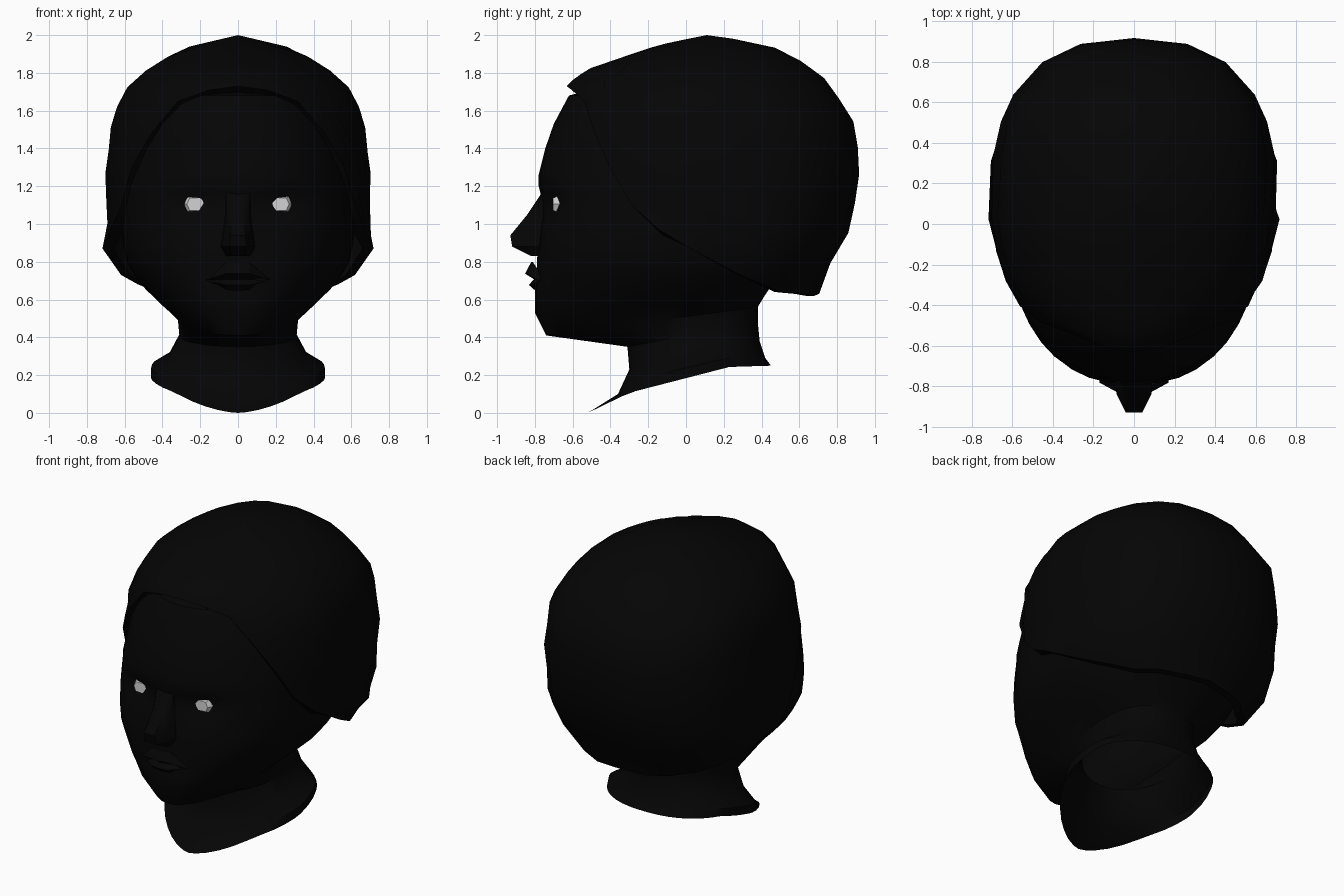
import bpy, bmesh, math

if "Cube" in bpy.data.objects:
    bpy.data.objects.remove(bpy.data.objects["Cube"])


def material(name, value):
    m = bpy.data.materials.new(name)
    m.diffuse_color = (value, value, value, 1)
    m.use_nodes = True
    m.node_tree.nodes["Principled BSDF"].inputs["Base Color"].default_value = m.diffuse_color
    return m


BLACK = material("matte black", 0.0014)
WHITE = material("eye white", 0.65)


def make(name, verts, faces, mat, angle=35):
    me = bpy.data.meshes.new(name)
    me.from_pydata(verts, [], faces)
    bm = bmesh.new()
    bm.from_mesh(me)
    bmesh.ops.remove_doubles(bm, verts=bm.verts, dist=0.0005)
    bmesh.ops.recalc_face_normals(bm, faces=bm.faces)
    bm.to_mesh(me)
    bm.free()
    me.materials.append(mat)
    ob = bpy.data.objects.new(name, me)
    bpy.context.collection.objects.link(ob)
    bpy.ops.object.select_all(action='DESELECT')
    ob.select_set(True)
    bpy.context.view_layer.objects.active = ob
    bpy.ops.object.shade_smooth_by_angle(angle=math.radians(angle))
    return ob


def grid_faces(rows, cols, closed=False):
    span = cols if closed else cols - 1
    return [(r * cols + c, r * cols + (c + 1) % cols,
             (r + 1) * cols + (c + 1) % cols, (r + 1) * cols + c)
            for r in range(rows - 1) for c in range(span)]


def section(a, yf, yb, w, yc, nf, nb):
    """Point on a rounded cross-section; angle a runs from the front."""
    s, c = math.sin(a), math.cos(a)
    n = nf if c > 0 else nb
    x = math.copysign(w * abs(s) ** (2 / n), s)
    d = abs(c) ** (2 / n)
    return x, yc - (yc - yf) * d if c > 0 else yc + (yb - yc) * d


def lookup(table, k):
    for p, q in zip(table, table[1:]):
        if p[0] <= k <= q[0]:
            f = (k - p[0]) / (q[0] - p[0])
            return [u + (v - u) * f for u, v in zip(p[1:], q[1:])]
    return table[-1][1:] if k > table[-1][0] else table[0][1:]


# Neck and face: tilted rings
# (z front, z back, y front, y back, half width, front roundness)
rings = [
    (0.00, 0.25, -.52, .45, .46, 1.6), (0.10, 0.29, -.36, .42, .46, 1.8),
    (0.23, 0.38, -.30, .39, .37, 2), (0.35, 0.48, -.31, .38, .31, 2),
    (0.41, 0.56, -.74, .38, .32, 2), (0.53, 0.61, -.80, .41, .41, 2.2),
    (0.63, 0.67, -.80, .45, .49, 2.3), (0.72, 0.74, -.79, .50, .55, 2.35),
    (0.80, 0.80, -.79, .55, .59, 2.4), (0.90, 0.90, -.78, .60, .61, 2.4),
    (1.00, 1.00, -.77, .65, .62, 2.35), (1.06, 1.06, -.77, .67, .62, 2.3),
    (1.11, 1.11, -.77, .68, .62, 2.25), (1.16, 1.16, -.77, .70, .62, 2.2),
    (1.20, 1.20, -.78, .72, .62, 2.15), (1.26, 1.26, -.78, .74, .61, 2.1),
    (1.40, 1.40, -.745, .76, .58, 2.1), (1.53, 1.53, -.70, .74, .54, 2.1),
    (1.68, 1.68, -.62, .65, .45, 2.05), (1.75, 1.75, -.34, .50, .26, 2)]
COLS = 40
verts = []
for zf, zb, yf, yb, w, n in rings:
    for i in range(COLS):
        x, y = section(2 * math.pi * i / COLS, yf, yb, w, 0, n, 2.3)
        z = zf + (zb - zf) * (y - yf) / (yb - yf)
        if zf < .2:  # arched collar edge
            z += .05 * min(1, (y - yf) / .22, (yb - y) / .22)
        if y < -.3:  # eye sockets
            e = ((abs(x) - .23) / .11) ** 2 + ((z - 1.10) / .065) ** 2
            y += .055 * math.exp(-e)
        verts.append((x, y, z))
faces = grid_faces(len(rings), COLS, True)
faces.append(tuple(range((len(rings) - 1) * COLS, len(rings) * COLS)))
make("head_and_neck", verts, faces, BLACK)

# Hair cap: dome sections (z, y front, y back, half width)
dome = [
    (0.62, -.72, .70, .47), (0.65, -.72, .715, .53), (0.72, -.73, .73, .62),
    (0.76, -.74, .745, .66), (0.87, -.75, .81, .72), (0.97, -.74, .87, .70),
    (1.08, -.73, .89, .68), (1.15, -.72, .90, .705), (1.32, -.70, .925, .705),
    (1.46, -.68, .90, .67), (1.55, -.67, .885, .68), (1.74, -.63, .76, .58),
    (1.82, -.52, .69, .48), (1.93, -.20, .48, .30),
    (1.96, -.09, .40, .17), (2.0, .11, .11, 0)]
# Lower edge of the hair (angle from the front, z)
hairline = [(0, 1.73), (16, 1.71), (31, 1.65), (42, 1.48), (52, 1.30),
            (63, 1.10), (74, .97), (85, .87), (102, .73), (114, .68),
            (126, .64), (145, .63), (163, .62), (180, .63)]
edge = hairline + [(360 - a, z) for a, z in hairline[-2:0:-1]]
ROWS = 12
verts = []
for r in range(ROWS + 2):
    t = min(r / ROWS, 1)
    for a, zl in edge:
        z = 2 - (2 - zl) * (1 - math.cos(t ** 0.9 * math.pi / 2))
        yf, yb, w = lookup(dome, z)
        crown = min(1, max(0, (z - 1.5) / .3))  # leaner towards the crown
        x, y = section(math.radians(a), yf, yb, w, .11,
                       2.12 - .35 * crown, 2.5 - .3 * crown)
        if r > ROWS:  # rim folded inwards
            x, y, z = x * .92, .1 + (y - .1) * .92, z - .03 * (zl > .9)
        verts.append((x, y, z))
make("hair_cap", verts, grid_faces(ROWS + 2, len(edge), True), BLACK)

# Nose: stations (z, y of ridge, ridge half width, base half width)
nose = [(1.17, -.76, .035, .07), (1.05, -.84, .03, .07),
        (0.94, -.93, .04, .085), (0.88, -.92, .045, .095),
        (0.83, -.82, .04, .07)]
verts = [p for z, y, h, b in nose for p in
         ((-b, -.72, z), (-b * .9, (y - .76) / 2, z), (-h, y, z),
          (h, y, z), (b * .9, (y - .76) / 2, z), (b, -.72, z))]
make("nose", verts, grid_faces(len(nose), 6), BLACK)

# Lips: one profile (y, z) swept sideways and pinched at the corners
lips = [(-.82, .83), (-.852, .75), (-.805, .71), (-.832, .67), (-.79, .62)]
verts = []
for x, back, pinch in ((-.17, .07, .05), (-.06, .01, .75), (0, 0, .75),
                       (.06, .01, .75), (.17, .07, .05)):
    verts += [(x, y + back, .70 + (z - .70) * pinch) for y, z in lips]
make("lips", verts, grid_faces(5, 5), BLACK, 25)

# Eyes: small faceted blocks
for side, label in ((-1, "left"), (1, "right")):
    shape = [(-.06, 0), (-.042, .043), (.042, .043), (.06, 0),
             (.042, -.043), (-.042, -.043)]
    verts = [(side * .225 + x * s, y, 1.105 + z * s)
             for y, s in ((-.62, 1), (-.68, 1), (-.705, .75)) for x, z in shape]
    make("eye_" + label, verts,
         grid_faces(3, 6, True) + [tuple(range(12, 18))], WHITE, 20)
